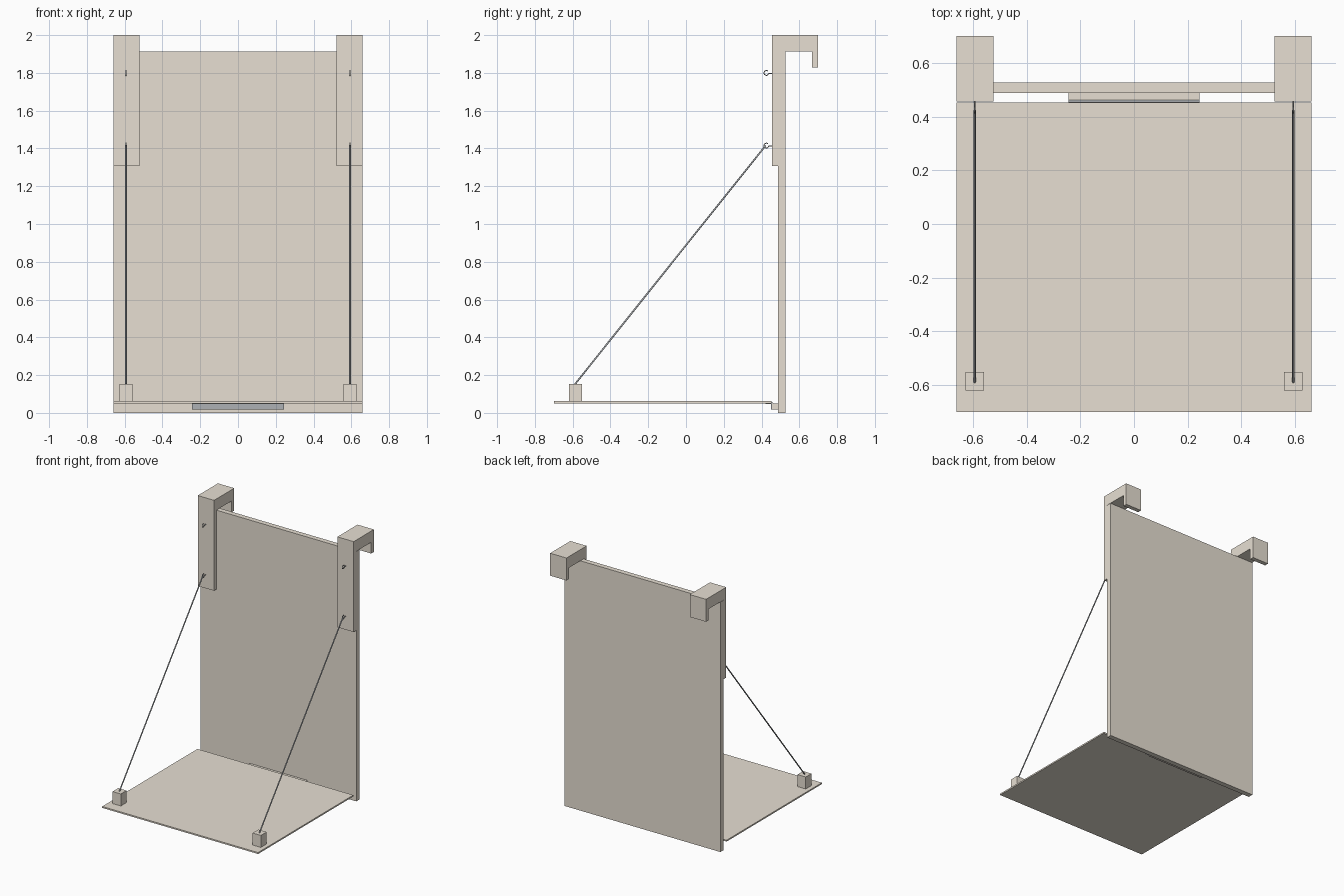
import bpy, bmesh, math
from mathutils import Vector

if "Cube" in bpy.data.objects:
    bpy.data.objects.remove(bpy.data.objects["Cube"])


def material(name, rgb):
    m = bpy.data.materials.new(name)
    m.diffuse_color = (*rgb, 1)
    m.use_nodes = True
    m.node_tree.nodes["Principled BSDF"].inputs["Base Color"].default_value = m.diffuse_color
    return m


wood = material("wood", (0.80, 0.74, 0.65))
metal = material("metal", (0.42, 0.44, 0.46))


def finish(name, bm, mat):
    bmesh.ops.recalc_face_normals(bm, faces=bm.faces[:])
    me = bpy.data.meshes.new(name)
    bm.to_mesh(me)
    bm.free()
    ob = bpy.data.objects.new(name, me)
    bpy.context.collection.objects.link(ob)
    me.materials.append(mat)
    return ob


def box(name, lo, hi, mat=wood):
    bm = bmesh.new()
    bmesh.ops.create_cube(bm, size=1)
    for v in bm.verts:
        v.co = [(a + b) / 2 + c * (b - a) for a, b, c in zip(lo, hi, v.co)]
    return finish(name, bm, mat)


def extrude_yz(name, pts, x0, x1, mat=wood):
    bm = bmesh.new()
    face = bm.faces.new([bm.verts.new((x0, y, z)) for y, z in pts])
    new = bmesh.ops.extrude_face_region(bm, geom=[face])["geom"]
    verts = [g for g in new if isinstance(g, bmesh.types.BMVert)]
    bmesh.ops.translate(bm, verts=verts, vec=(x1 - x0, 0, 0))
    return finish(name, bm, mat)


def rod(name, a, b, r, mat=metal):
    a, b = Vector(a), Vector(b)
    bpy.ops.mesh.primitive_cylinder_add(vertices=12, radius=r, depth=(b - a).length,
                                        location=(a + b) / 2)
    ob = bpy.context.object
    ob.name = name
    ob.rotation_euler = (b - a).to_track_quat('Z', 'Y').to_euler()
    ob.data.materials.append(mat)
    bpy.ops.object.shade_smooth_by_angle()
    return ob


def wire(name, pts, r, mat=metal):
    cu = bpy.data.curves.new(name, 'CURVE')
    cu.dimensions = '3D'
    cu.bevel_depth = r
    cu.bevel_resolution = 1
    cu.use_fill_caps = True
    sp = cu.splines.new('POLY')
    sp.points.add(len(pts) - 1)
    for p, co in zip(sp.points, pts):
        p.co = (*co, 1)
    cu.materials.append(mat)
    ob = bpy.data.objects.new(name, cu)
    bpy.context.collection.objects.link(ob)
    return ob


# Upright back board and horizontal platform
box("back_board", (-0.66, 0.488, 0), (0.66, 0.527, 1.912))
box("platform", (-0.66, -0.70, 0.051), (0.66, 0.452, 0.062))

# Hinge: mounting strip, two leaves and a pin
box("hinge_strip", (-0.243, 0.456, 0.018), (0.243, 0.488, 0.050))
box("hinge_vertical_leaf", (-0.243, 0.451, 0.018), (0.243, 0.456, 0.050), metal)
box("hinge_platform_leaf", (-0.243, 0.42, 0.047), (0.243, 0.456, 0.051), metal)
rod("hinge_pin", (-0.243, 0.457, 0.051), (0.243, 0.457, 0.051), 0.005)

hanger = [(0.456, 1.308), (0.488, 1.308), (0.488, 1.914), (0.668, 1.914),
          (0.668, 1.828), (0.70, 1.828), (0.70, 2.0), (0.456, 2.0)]

for side, s in (("left", -1), ("right", 1)):
    x = s * 0.593
    # Hanger that hooks over the top edge
    extrude_yz(side + "_hanger", hanger, s * 0.522, s * 0.66)
    # Cup hooks on the hanger face
    for level, z in (("upper", 1.80), ("lower", 1.415)):
        ring = [(x, 0.426 + 0.013 * math.cos(t), z + 0.013 * math.sin(t))
                for t in (math.radians(50 + 25 * i) for i in range(11))]
        wire(f"{side}_{level}_cup_hook",
             ring + [(x, 0.438, z - 0.003), (x, 0.460, z - 0.003)], 0.003)
    # Corner block and diagonal stay
    box(side + "_corner_block", (x - 0.035, -0.62, 0.062), (x + 0.035, -0.551, 0.154))
    rod(side + "_stay", (x, -0.588, 0.152), (x, 0.422, 1.416), 0.0045)
